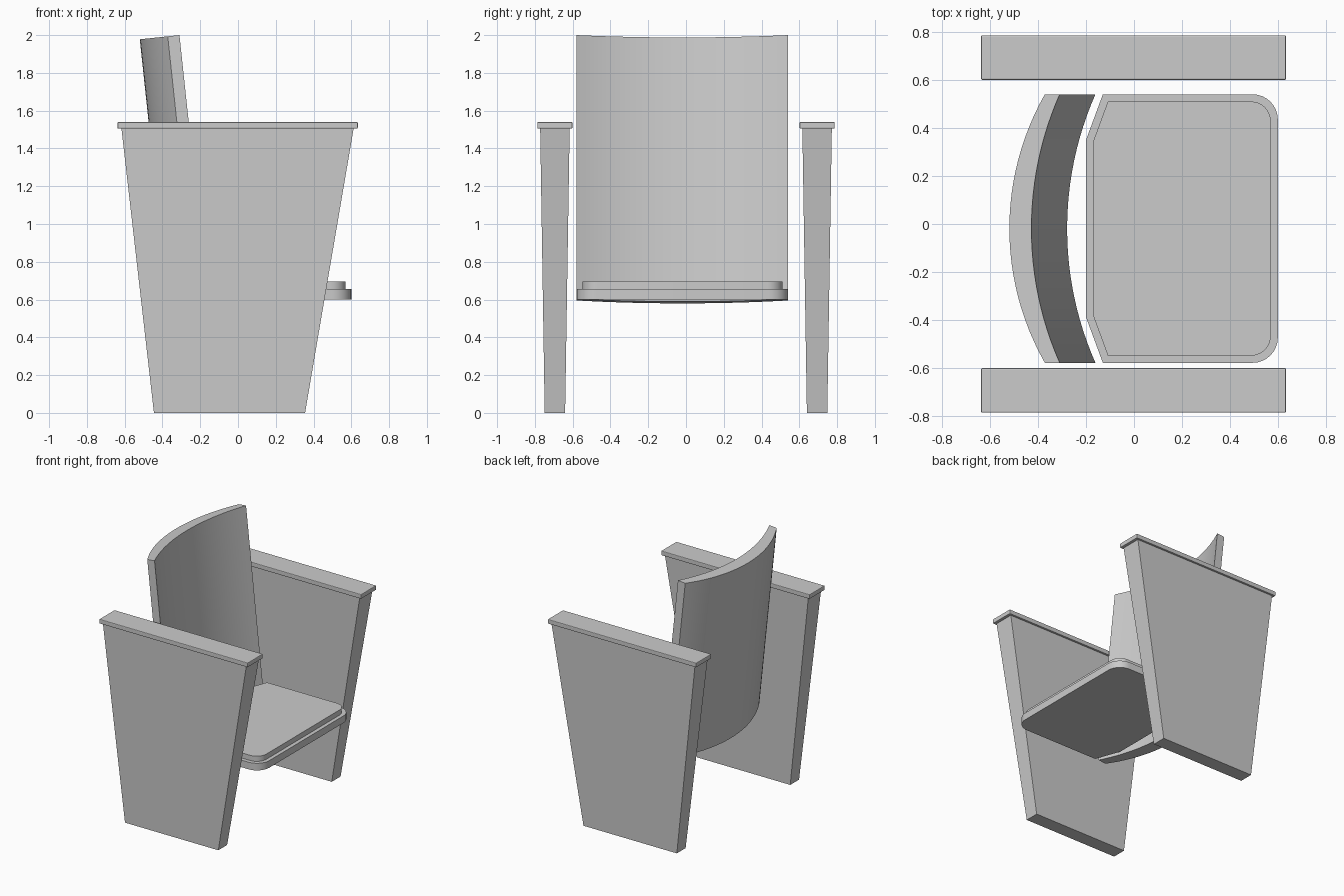
import bpy, bmesh, math

cube = bpy.data.objects.get("Cube")
if cube:
    bpy.data.objects.remove(cube, do_unlink=True)

grey = bpy.data.materials.new("plain grey")
grey.use_nodes = True
GREY = (0.6, 0.6, 0.6, 1)
grey.diffuse_color = GREY
grey.node_tree.nodes["Principled BSDF"].inputs["Base Color"].default_value = GREY


def loft(name, bottom, top, smooth=False):
    """Solid between two matching outlines of 3D points."""
    bm = bmesh.new()
    low = [bm.verts.new(p) for p in bottom]
    high = [bm.verts.new(p) for p in top]
    n = len(low)
    bm.faces.new(low)
    bm.faces.new(high)
    for i in range(n):
        j = (i + 1) % n
        bm.faces.new((low[i], low[j], high[j], high[i]))
    bmesh.ops.recalc_face_normals(bm, faces=bm.faces)
    mesh = bpy.data.meshes.new(name)
    bm.to_mesh(mesh)
    bm.free()
    mesh.materials.append(grey)
    obj = bpy.data.objects.new(name, mesh)
    bpy.context.collection.objects.link(obj)
    if smooth:
        bpy.ops.object.select_all(action='DESELECT')
        obj.select_set(True)
        bpy.context.view_layer.objects.active = obj
        bpy.ops.object.shade_smooth_by_angle(angle=math.radians(35))
    return obj


def rect(x0, x1, y0, y1, z):
    return [(x0, y0, z), (x1, y0, z), (x1, y1, z), (x0, y1, z)]


# Tapered side panels with overhanging armrest caps
ARM_Y = 0.694
for side, s in (("left", 1), ("right", -1)):
    y = s * ARM_Y
    loft(side + "_side_panel",
         rect(-0.445, 0.355, y - 0.054, y + 0.054, 0),
         rect(-0.617, 0.612, y - 0.078, y + 0.078, 1.505))
    cap = loft(side + "_armrest",
               rect(-0.638, 0.634, y - 0.093, y + 0.093, 1.505),
               rect(-0.638, 0.634, y - 0.093, y + 0.093, 1.54))
    bevel = cap.modifiers.new("soft_corners", 'BEVEL')
    bevel.width = 0.005
    bevel.segments = 2

MID_Y = -0.019  # centre line of seat and back
HALF = 0.56


# Seat: rounded front corners, angled rear corners, raised inset top
def seat_outline(inset, z):
    half, front, rear = HALF - inset, 0.6 - inset, -0.2 + inset
    r = 0.105 - inset * 0.8
    right = [(rear, -0.37 + inset * 0.2), (-0.13 + inset * 0.7, -half)]
    for i in range(9):
        a = math.pi / 2 * i / 8
        right.append((front - r + r * math.sin(a), -half + r - r * math.cos(a)))
    left = [(x, -y) for x, y in reversed(right)]
    return [(x, y + MID_Y, z) for x, y in right + left]


loft("seat_base", seat_outline(0, 0.6), seat_outline(0, 0.655), True)
loft("seat_pad", seat_outline(0.03, 0.655), seat_outline(0.03, 0.695), True)


# Curved backrest, leaning backwards
def arc(middle, end, steps=24):
    sag = end - middle
    radius = (HALF ** 2 + sag ** 2) / (2 * sag)
    span = math.asin(HALF / radius)
    angles = [span * (2 * i / steps - 1) for i in range(steps + 1)]
    return [(middle + radius * (1 - math.cos(a)), radius * math.sin(a) + MID_Y) for a in angles]


LEAN = 0.106
section = arc(-0.52, -0.372) + arc(-0.428, -0.31)[::-1]


def back_ring(shift, z):
    # end cuts stay square to the lean
    return [(x + shift, y, z + LEAN * (x + 0.31)) for x, y in section]


loft("backrest", back_ring(0.149, 0.602), back_ring(0, 2.0), True)
